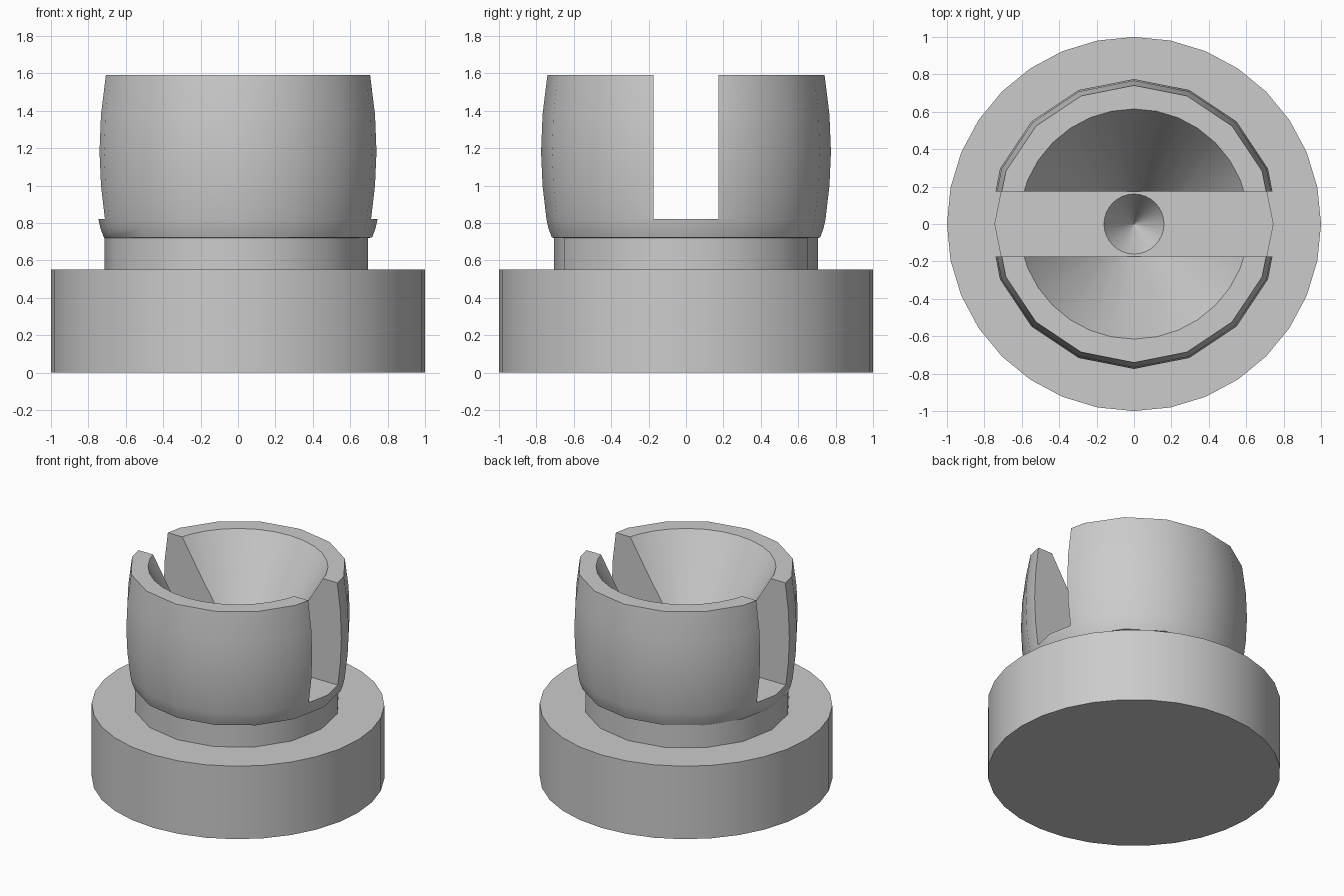
import bpy, bmesh, math

old = bpy.data.objects.get("Cube")
if old:
    bpy.data.objects.remove(old)

# Single grey material
grey = bpy.data.materials.new("plain grey")
grey.use_nodes = True
colour = (0.6, 0.6, 0.6, 1)
grey.diffuse_color = colour
grey.node_tree.nodes["Principled BSDF"].inputs["Base Color"].default_value = colour


def lathe(name, profile, sides):
    """Closed solid of stacked rings; each profile entry is (radius, z, x shift)."""
    bm = bmesh.new()
    rings = []
    for r, z, dx in profile:
        angles = [2 * math.pi * i / sides for i in range(sides)]
        rings.append([bm.verts.new((r * math.cos(a) + dx, r * math.sin(a), z)) for a in angles])
    for low, high in zip(rings, rings[1:]):
        for i in range(sides):
            j = (i + 1) % sides
            bm.faces.new((low[i], low[j], high[j], high[i]))
    bm.faces.new(list(reversed(rings[0])))
    bm.faces.new(rings[-1])
    mesh = bpy.data.meshes.new(name)
    bm.to_mesh(mesh)
    bm.free()
    mesh.materials.append(grey)
    obj = bpy.data.objects.new(name, mesh)
    bpy.context.collection.objects.link(obj)
    return obj


def select(obj):
    bpy.ops.object.select_all(action='DESELECT')
    obj.select_set(True)
    bpy.context.view_layer.objects.active = obj


def cut(obj, cutter):
    cutter.hide_render = True
    mod = obj.modifiers.new("cut", 'BOOLEAN')
    mod.operation = 'DIFFERENCE'
    mod.solver = 'EXACT'
    mod.object = cutter
    select(obj)
    bpy.ops.object.modifier_apply(modifier=mod.name)
    bpy.data.objects.remove(cutter)


# Wide base disc
base = lathe("base", [(1, 0, 0), (1, 0.55, 0)], 32)

# Neck and barrel-shaped socket
neck = [(0.705, 0.5, -0.01), (0.705, 0.72, -0.01)]
barrel = [(0.717, 0.722, 0), (0.735, 0.77, 0), (0.746, 0.82, 0), (0.767, 1.0, 0),
          (0.775, 1.18, 0), (0.767, 1.38, 0), (0.741, 1.59, 0)]
socket = lathe("socket", neck + barrel, 16)

# Conical bowl, its point reaching the base
slope = 0.615 / 1.04
cut(socket, lathe("bowl_cutter", [(0.002, 0.552, 0), (slope * 1.15, 1.7, 0)], 32))

# Slot running straight across from side to side
bpy.ops.mesh.primitive_cube_add(size=1, location=(0, 0, 1.32))
slot = bpy.context.object
slot.name = "slot_cutter"
slot.scale = (3, 0.347, 1)
cut(socket, slot)

for part in (base, socket):
    select(part)
    bpy.ops.object.shade_smooth_by_angle(angle=math.radians(30))
